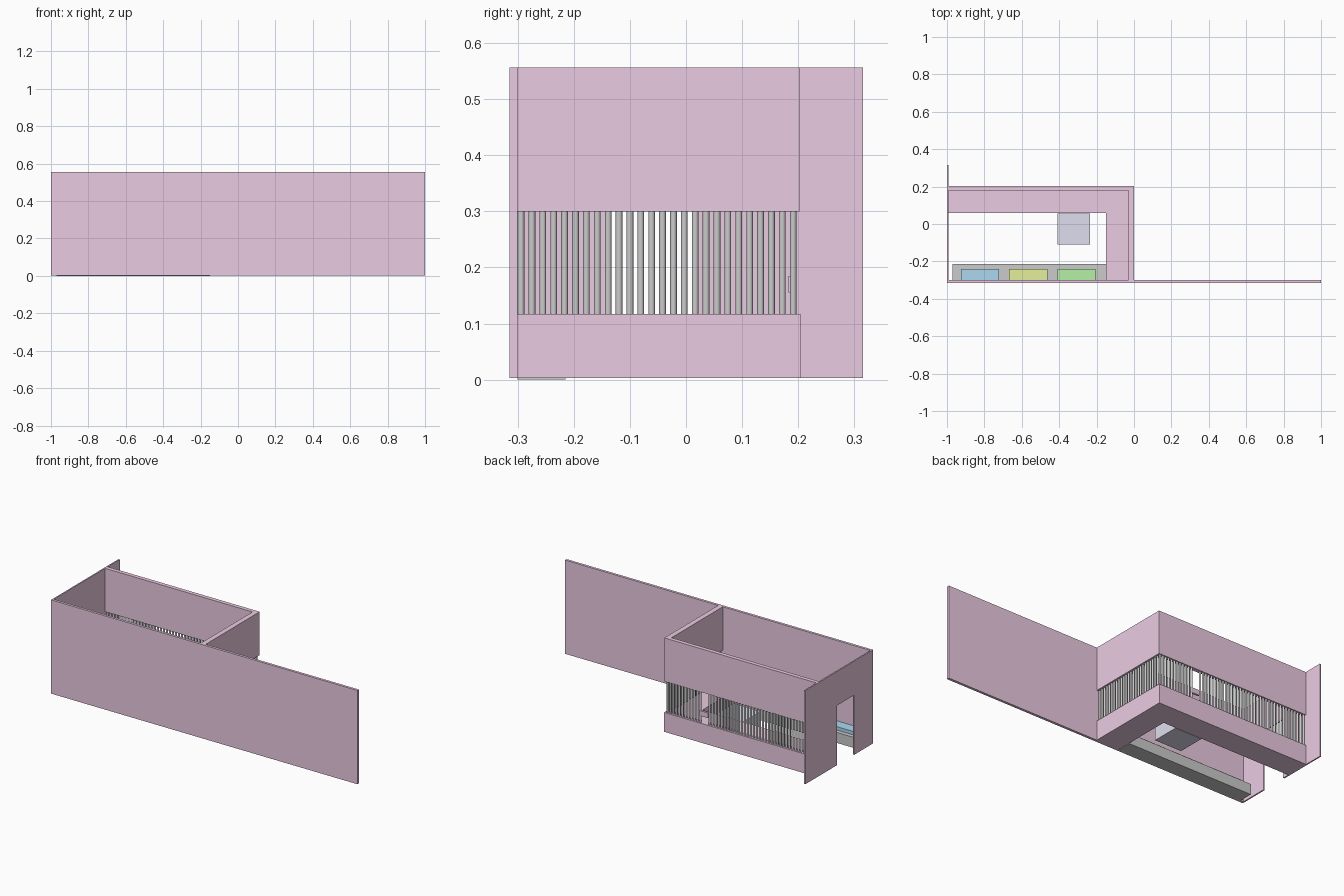
import bpy, bmesh
from mathutils import Vector

if "Cube" in bpy.data.objects:
    bpy.data.objects.remove(bpy.data.objects["Cube"])


def material(name, rgb):
    m = bpy.data.materials.new(name)
    m.diffuse_color = (*rgb, 1)
    m.use_nodes = True
    m.node_tree.nodes["Principled BSDF"].inputs["Base Color"].default_value = m.diffuse_color
    return m


PINK = material("pink_paint", (0.83, 0.60, 0.76))
LAVENDER = material("lavender", (0.74, 0.73, 0.86))
BLUE = material("blue", (0.42, 0.68, 0.87))
YELLOW = material("yellow", (0.78, 0.86, 0.34))
GREEN = material("green", (0.47, 0.87, 0.39))


def finish(name, bm, mat=None):
    bmesh.ops.recalc_face_normals(bm, faces=bm.faces)
    me = bpy.data.meshes.new(name)
    bm.to_mesh(me)
    bm.free()
    if mat:
        me.materials.append(mat)
    ob = bpy.data.objects.new(name, me)
    bpy.context.collection.objects.link(ob)
    return ob


def prism(name, points, direction, mat=None):
    """Extrude a flat outline along a direction."""
    bm = bmesh.new()
    face = bm.faces.new([bm.verts.new(p) for p in points])
    ext = bmesh.ops.extrude_face_region(bm, geom=[face], use_keep_orig=True)
    moved = [g for g in ext["geom"] if isinstance(g, bmesh.types.BMVert)]
    bmesh.ops.translate(bm, verts=moved, vec=Vector(direction))
    return finish(name, bm, mat)


def box(name, x, y, z, mat=None):
    outline = [(x[0], y[0], z[0]), (x[1], y[0], z[0]),
               (x[1], y[1], z[0]), (x[0], y[1], z[0])]
    return prism(name, outline, (0, 0, z[1] - z[0]), mat)


def l_run(name, outer_y, inner_x, inner_y, z0, z1):
    """L-shaped run along the back and right sides of the room."""
    pts = [(0, -0.30), (0, outer_y), (-0.992, outer_y),
           (-0.992, inner_y), (inner_x, inner_y), (inner_x, -0.30)]
    return prism(name, [(x, y, z0) for x, y in pts], (0, 0, z1 - z0), PINK)


FLOOR, TOP = 0.003, 0.556

# Long front wall
box("front_wall", (-1, 1), (-0.315, -0.30), (FLOOR, TOP), PINK)

# Left wall with doorway
door = [(-0.30, FLOOR), (-0.14, FLOOR), (-0.14, 0.355), (0.02, 0.355),
        (0.02, FLOOR), (0.315, FLOOR), (0.315, TOP), (-0.30, TOP)]
prism("left_wall", [(-1, y, z) for y, z in door], (0.008, 0, 0), PINK)

# Counter below and wall band above the bars
l_run("counter", 0.204, -0.15, 0.06, FLOOR, 0.117)
l_run("upper_wall", 0.202, -0.03, 0.178, 0.30, TOP)

# Vertical bars along both open sides
STEP = 0.0194
spots = [(-0.015, -0.294 + i * STEP) for i in range(26)]
spots += [(-0.015 - i * STEP, 0.191) for i in range(1, 51) if i not in (12, 13)]
bm = bmesh.new()
for x, y in spots:
    made = bmesh.ops.create_cone(bm, cap_ends=True, segments=16, radius1=0.006,
                                 radius2=0.006, depth=0.183)
    bmesh.ops.translate(bm, verts=made["verts"], vec=(x, y, 0.2085))
bars = finish("bars", bm)
bpy.context.view_layer.objects.active = bars
bars.select_set(True)
bpy.ops.object.shade_smooth_by_angle()

# Small cross piece in the gap of the rear bars
box("bar_cross_piece", (-0.28, -0.22), (0.183, 0.195), (0.155, 0.185), PINK)

# Bench along the front wall with coloured pads
box("bench", (-0.97, -0.15), (-0.30, -0.215), (0, 0.062))
for name, x0, mat in (("blue_pad", -0.925, BLUE), ("yellow_pad", -0.667, YELLOW),
                      ("green_pad", -0.41, GREEN)):
    box(name, (x0, x0 + 0.204), (-0.30, -0.24), (0.062, 0.082), mat)

# Low box beside the counter
box("low_box", (-0.41, -0.235), (-0.11, 0.055), (0.005, 0.113), LAVENDER)
